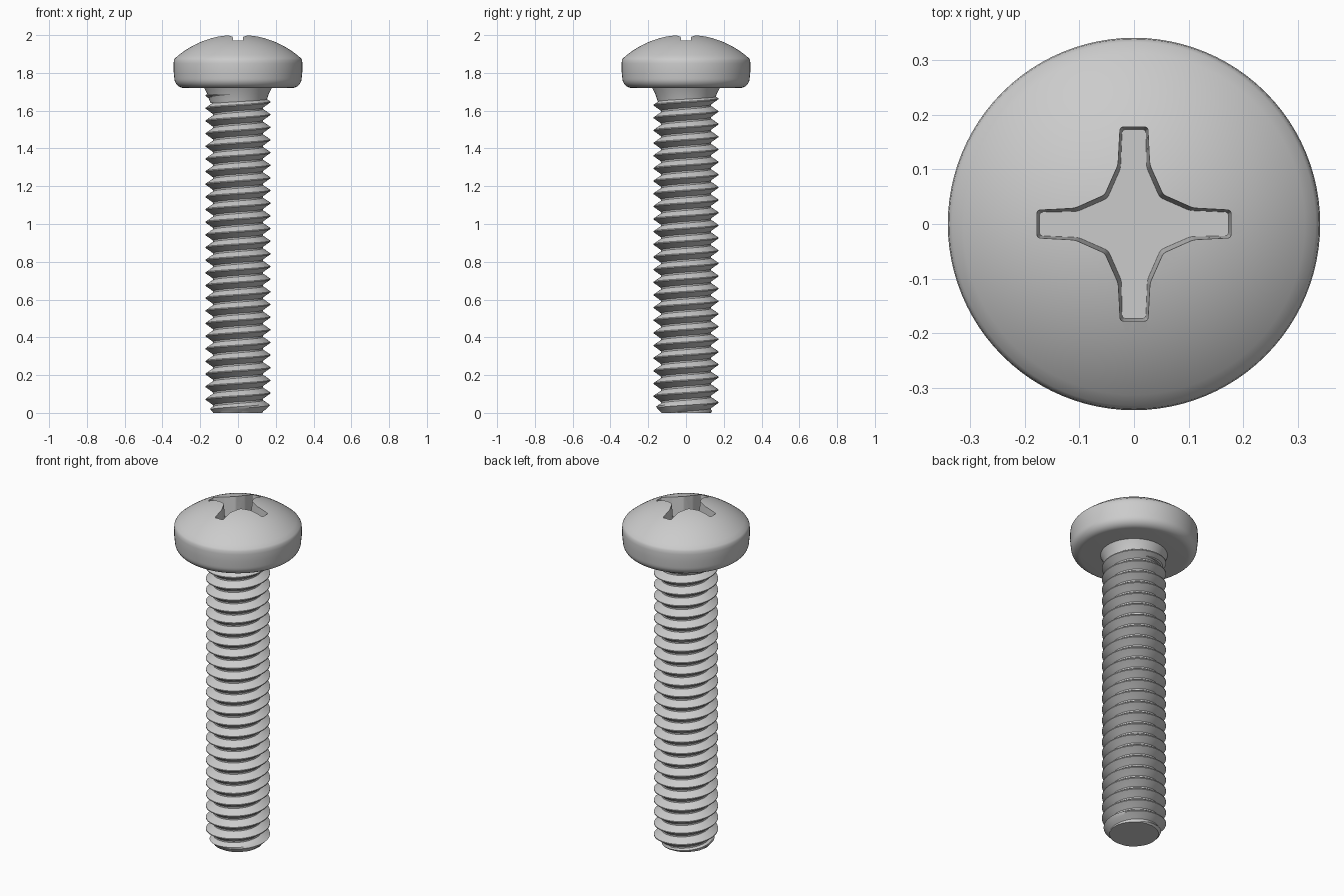
import bpy, bmesh, math
from mathutils import Vector

if "Cube" in bpy.data.objects:
    bpy.data.objects.remove(bpy.data.objects["Cube"], do_unlink=True)

steel = bpy.data.materials.new("grey steel")
steel.use_nodes = True
GREY = (0.6, 0.6, 0.6, 1)
steel.diffuse_color = GREY
steel.node_tree.nodes["Principled BSDF"].inputs["Base Color"].default_value = GREY


def add_object(name, bm):
    mesh = bpy.data.meshes.new(name)
    bmesh.ops.recalc_face_normals(bm, faces=bm.faces)
    bm.to_mesh(mesh)
    bm.free()
    mesh.materials.append(steel)
    ob = bpy.data.objects.new(name, mesh)
    bpy.context.collection.objects.link(ob)
    return ob


def smooth(ob, angle):
    bpy.ops.object.select_all(action="DESELECT")
    ob.select_set(True)
    bpy.context.view_layer.objects.active = ob
    bpy.ops.object.shade_smooth_by_angle(angle=math.radians(angle))


def lathe(name, profile, steps=96):
    bm = bmesh.new()
    verts = [bm.verts.new((r, 0, z)) for r, z in profile]
    edges = [bm.edges.new(p) for p in zip(verts, verts[1:])]
    bmesh.ops.spin(bm, geom=verts + edges, cent=(0, 0, 0), axis=(0, 0, 1),
                   angle=2 * math.pi, steps=steps, use_duplicate=False)
    bmesh.ops.remove_doubles(bm, verts=bm.verts, dist=1e-5)
    return add_object(name, bm)


# Pan head: flat underside, rounded lower rim, shallow spherical dome
APEX, RIM_Z, RIM_R = 2.004, 1.878, 0.333
drop = APEX - RIM_Z
dome_r = (RIM_R ** 2 + drop ** 2) / (2 * drop)
profile = [(0, 1.72), (0.285, 1.72)]
for i in range(1, 9):
    a = math.radians(90 * i / 8)
    profile.append((0.285 + 0.052 * math.sin(a), 1.772 - 0.052 * math.cos(a)))
profile += [(0.341, 1.81), (0.341, 1.85), (0.339, 1.868)]
max_a = math.asin(RIM_R / dome_r)
for i in range(15):
    a = max_a * (1 - i / 14)
    profile.append((dome_r * math.sin(a), APEX - dome_r * (1 - math.cos(a))))
head = lathe("pan_head", profile)

# Cross recess cutter: one quarter of the outline turned four times, tapered down
DEPTH, TOP = 0.13, 2.03
quarter = [(0.181, -0.028), (0.181, 0.028), (0.11, 0.031), (0.055, 0.055), (0.031, 0.11)]
bm = bmesh.new()
rings = []
for z, inset in ((TOP - DEPTH - 0.02, 0.008), (TOP, 0.0)):
    ring = []
    for k in range(4):
        for x, y in quarter:
            p = Vector((x - inset, y - math.copysign(inset * 0.8, y), z))
            ca, sa = [(1, 0), (0, 1), (-1, 0), (0, -1)][k]
            ring.append(bm.verts.new((p.x * ca - p.y * sa, p.x * sa + p.y * ca, z)))
    rings.append(ring)
n = len(rings[0])
for i in range(n):
    j = (i + 1) % n
    bm.faces.new((rings[0][i], rings[0][j], rings[1][j], rings[1][i]))
bm.faces.new(rings[0])
bm.faces.new(rings[1])
uprights = [e for e in bm.edges if abs(e.verts[0].co.z - e.verts[1].co.z) > 0.05]
bmesh.ops.bevel(bm, geom=uprights, offset=0.006, segments=3, profile=0.5, affect="EDGES")
cutter = add_object("recess_cutter", bm)
cutter.hide_render = True
cut = head.modifiers.new("cross_recess", "BOOLEAN")
cut.object = cutter
cut.solver = "EXACT"
bpy.context.view_layer.objects.active = head
bpy.ops.object.modifier_apply(modifier=cut.name)
bpy.data.objects.remove(cutter, do_unlink=True)
smooth(head, 25)

# Neck flaring up into the underside of the head
neck = lathe("neck", [(0, 1.64), (0.146, 1.64), (0.153, 1.66), (0.163, 1.69),
                      (0.18, 1.722), (0, 1.722)])
smooth(neck, 30)

# Threaded shank: right-handed helical grid, cut flat and chamfered at the tip
PITCH, ROOT, CREST, SEGS = 0.067, 0.132, 0.171, 72
# (height within one pitch, radius) of the thread section
section = [(0.0, ROOT), (0.12, ROOT), (0.26, 0.145), (0.4, 0.158), (0.53, CREST),
           (0.61, CREST), (0.74, 0.158), (0.88, 0.145)]
bm = bmesh.new()
rows = []
for turn in range(-2, 26):
    for f, r in section:
        row = []
        for s in range(SEGS + 1):
            a = 2 * math.pi * s / SEGS
            z = PITCH * (turn + f + s / SEGS)
            rad = min(r, 0.13 + max(z, 0) * 0.95)
            row.append(bm.verts.new((rad * math.cos(a), rad * math.sin(a), z)))
        rows.append(row)
for lo, hi in zip(rows, rows[1:]):
    for s in range(SEGS):
        bm.faces.new((lo[s], lo[s + 1], hi[s + 1], hi[s]))
bmesh.ops.remove_doubles(bm, verts=bm.verts, dist=1e-5)
for z, up in ((0.0, -1), (1.685, 1)):
    res = bmesh.ops.bisect_plane(bm, geom=bm.verts[:] + bm.edges[:] + bm.faces[:],
                                 plane_co=(0, 0, z), plane_no=(0, 0, up), clear_outer=True)
    rim = [e for e in res["geom_cut"] if isinstance(e, bmesh.types.BMEdge)]
    bmesh.ops.contextual_create(bm, geom=rim)
shank = add_object("threaded_shank", bm)
smooth(shank, 30)
